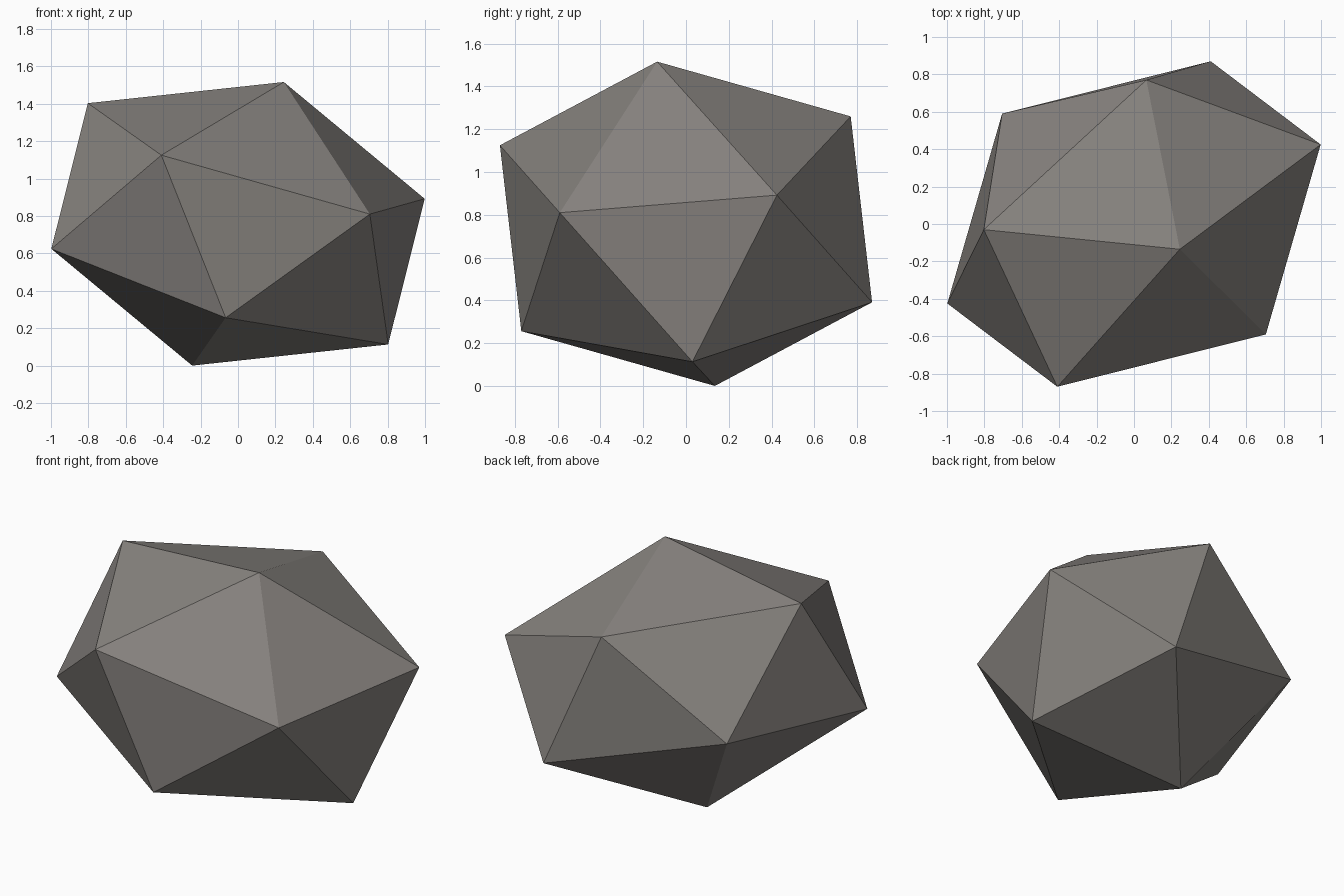
import bpy, bmesh
from mathutils import Vector

default = bpy.data.objects.get("Cube")
if default:
    bpy.data.objects.remove(default)

# Stone colour
stone = bpy.data.materials.new("warm grey stone")
stone.use_nodes = True
colour = (0.24, 0.225, 0.21, 1)
stone.diffuse_color = colour
stone.node_tree.nodes["Principled BSDF"].inputs["Base Color"].default_value = colour

# Stretched twenty-sided rock: a peak, a ring of five corners, and their opposites
centre = Vector((0, 0, 0.758))
peak = Vector((0.245, -0.135, 1.516))
ring = [Vector(p) for p in ((-0.803, -0.03, 1.403), (-0.41, -0.87, 1.125),
                            (0.705, -0.59, 0.81), (0.998, 0.425, 0.892),
                            (0.066, 0.77, 1.26))]

bm = bmesh.new()
top = bm.verts.new(peak)
upper = [bm.verts.new(p) for p in ring]
bottom = bm.verts.new(2 * centre - peak)
lower = [bm.verts.new(2 * centre - p) for p in ring]

for i in range(5):
    j = (i + 1) % 5
    across = (i + 3) % 5
    # Cap faces above and below
    bm.faces.new((top, upper[i], upper[j]))
    bm.faces.new((bottom, lower[j], lower[i]))
    # Side band: each edge meets the corner opposite the far ring corner
    bm.faces.new((upper[j], upper[i], lower[across]))
    bm.faces.new((lower[i], lower[j], upper[across]))

bmesh.ops.recalc_face_normals(bm, faces=bm.faces)
mesh = bpy.data.meshes.new("rock")
bm.to_mesh(mesh)
bm.free()
mesh.materials.append(stone)
rock = bpy.data.objects.new("rock", mesh)
bpy.context.collection.objects.link(rock)
